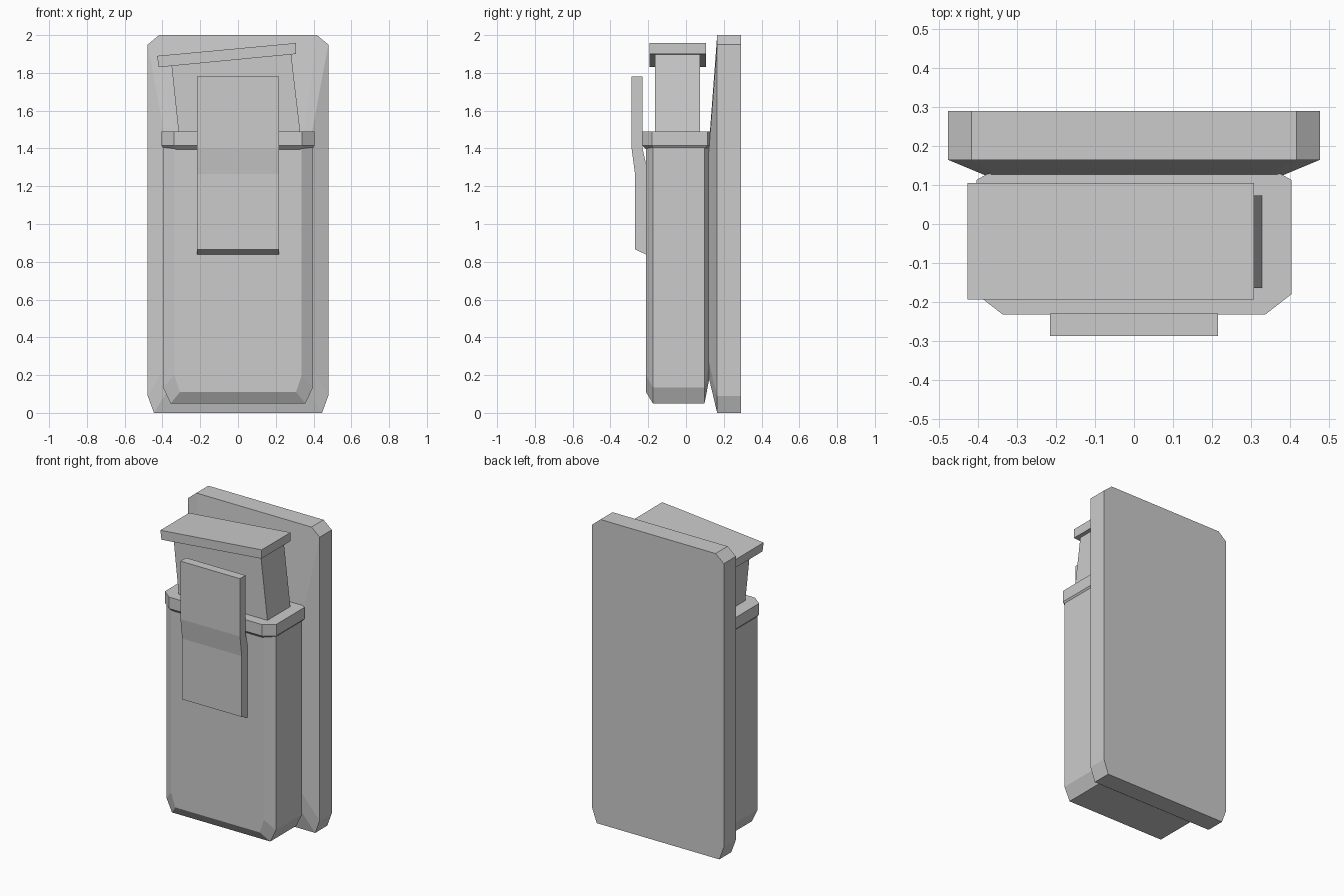
import bpy
import bmesh

if "Cube" in bpy.data.objects:
    bpy.data.objects.remove(bpy.data.objects["Cube"])


def loft(name, rings):
    """Skin a list of equal-length point rings and cap both ends."""
    bm = bmesh.new()
    loops = [[bm.verts.new(p) for p in ring] for ring in rings]
    for a, b in zip(loops, loops[1:]):
        n = len(a)
        for i in range(n):
            j = (i + 1) % n
            bm.faces.new((a[i], a[j], b[j], b[i]))
    bm.faces.new(loops[0])
    bm.faces.new(loops[-1])
    bmesh.ops.recalc_face_normals(bm, faces=bm.faces)
    mesh = bpy.data.meshes.new(name)
    bm.to_mesh(mesh)
    bm.free()
    obj = bpy.data.objects.new(name, mesh)
    bpy.context.collection.objects.link(obj)
    return obj


def octagon(w, lo, hi, lo_cut, hi_cut):
    """Chamfered rectangle; each cut is (across, along)."""
    right = [(w - lo_cut[0], lo), (w, lo + lo_cut[1]),
             (w, hi - hi_cut[1]), (w - hi_cut[0], hi)]
    return right + [(-x, v) for x, v in reversed(right)]


def upright(y, *args):
    return [(x, y, z) for x, z in octagon(*args)]


def level(z, *args):
    return [(x, y, z) for x, y in octagon(*args)]


def extrude_y(name, profile, y0, y1):
    return loft(name, [[(x, y, z) for x, z in profile] for y in (y0, y1)])


# Back plate, with its front tapering in towards the body
plate = (0.478, 0, 2, (0.033, 0.09), (0.06, 0.05))
loft("back_plate", [
    upright(0.29, *plate),
    upright(0.165, *plate),
    upright(0.12, 0.37, 0.19, 1.40, (0.04, 0.08), (0.03, 0.03)),
])

# Main body with chamfered front, back and bottom
flat = (0.0, 0.02)
side = (0.397, 0.05, 1.42, (0.04, 0.085), flat)
loft("body", [
    upright(-0.212, 0.337, 0.11, 1.42, (0.03, 0.09), flat),
    upright(-0.175, *side),
    upright(0.098, *side),
    upright(0.125, 0.36, 0.19, 1.42, (0.04, 0.08), flat),
])

# Rim collar around the body mouth
rim = (0.405, -0.232, 0.138, (0.067, 0.052), (0.045, 0.025))
loft("rim", [
    level(1.395, 0.39, -0.212, 0.12, (0.06, 0.045), (0.04, 0.025)),
    level(1.415, *rim),
    level(1.49, *rim),
])

# Tilted neck rising out of the body
extrude_y("neck", [(-0.31, 1.44), (0.335, 1.44), (0.28, 1.91), (-0.355, 1.87)],
          -0.165, 0.073)

# Sloping cap on the neck
extrude_y("cap", [(-0.42, 1.83), (0.306, 1.90), (0.308, 1.958), (-0.428, 1.89)],
          -0.194, 0.105)

# Front clip, bent outwards at its top
clip = [(-0.20, 0.833), (-0.27, 0.866), (-0.27, 1.265), (-0.288, 1.40),
        (-0.288, 1.78), (-0.23, 1.78), (-0.23, 1.40), (-0.20, 1.265)]
loft("clip", [[(x, y, z) for y, z in clip] for x in (-0.216, 0.216)])
